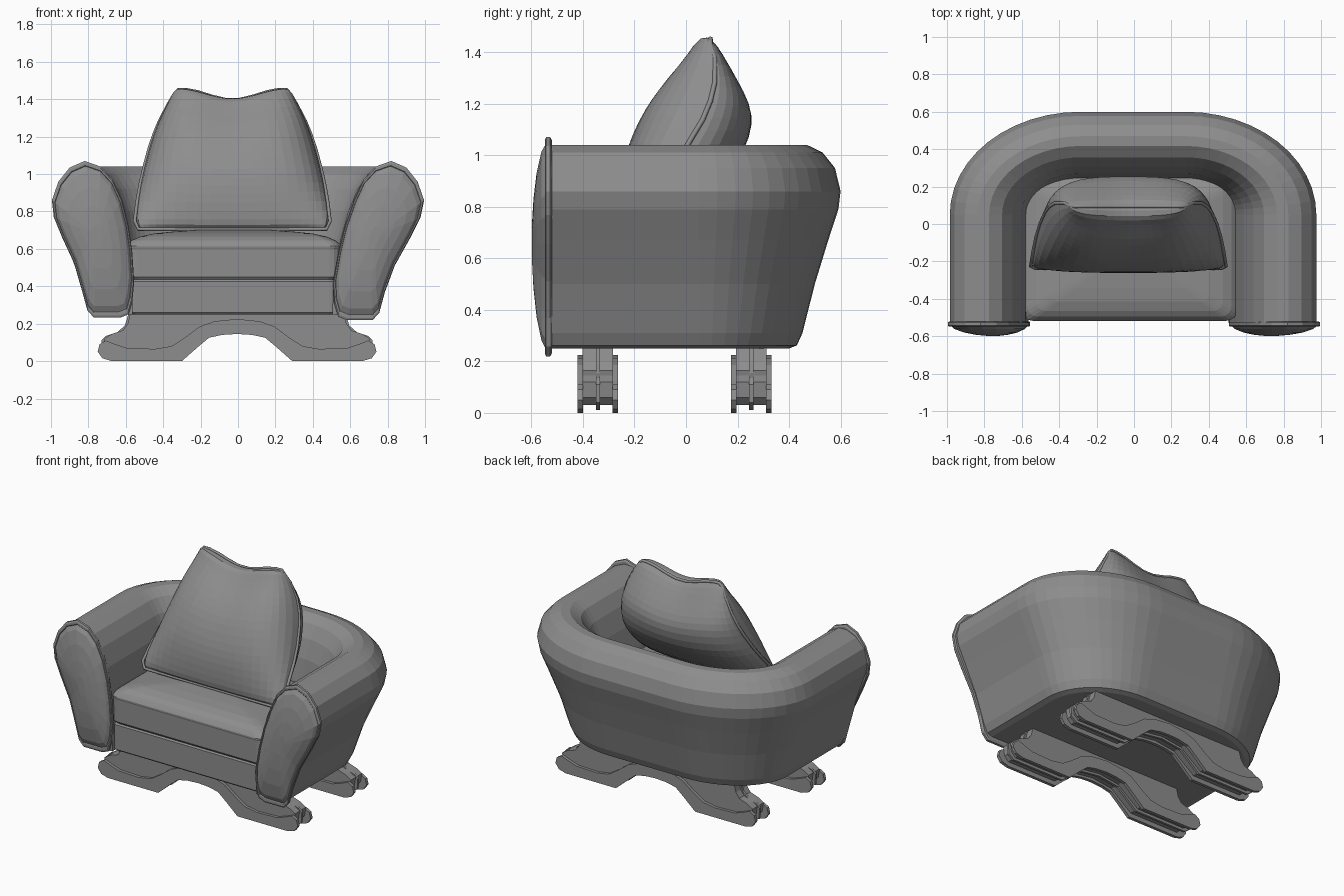
import bpy
import bmesh
import math

old = bpy.data.objects.get("Cube")
if old:
    bpy.data.objects.remove(old, do_unlink=True)

grey = bpy.data.materials.new("grey_upholstery")
grey.use_nodes = True
COLOUR = (0.27, 0.27, 0.27, 1)
grey.diffuse_color = COLOUR
grey.node_tree.nodes["Principled BSDF"].inputs["Base Color"].default_value = COLOUR


def loft(name, rings, strip=False):
    """Skin closed rings of points; cap the ends with one face or a strip of quads."""
    bm = bmesh.new()
    rows = [[bm.verts.new(p) for p in ring] for ring in rings]
    n = len(rows[0])
    for a, b in zip(rows, rows[1:]):
        for i in range(n):
            j = (i + 1) % n
            bm.faces.new((a[i], a[j], b[j], b[i]))
    for row in (rows[0], rows[-1]):
        if strip:
            for i in range(n // 2):
                quad = [row[i], row[i + 1], row[(n - i - 1) % n], row[(n - i) % n]]
                bm.faces.new(list(dict.fromkeys(quad)))
        else:
            bm.faces.new(row)
    bmesh.ops.recalc_face_normals(bm, faces=bm.faces)
    mesh = bpy.data.meshes.new(name)
    bm.to_mesh(mesh)
    bm.free()
    mesh.materials.append(grey)
    obj = bpy.data.objects.new(name, mesh)
    bpy.context.collection.objects.link(obj)
    return obj


def rounded_rect(cx, cy, hx, hy, r, z):
    pts = []
    for q, (sx, sy) in enumerate(((1, 1), (-1, 1), (-1, -1), (1, -1))):
        for k in range(5):
            a = math.pi / 2 * (q + k / 4)
            pts.append((cx + sx * (hx - r) + r * math.cos(a),
                        cy + sy * (hy - r) + r * math.sin(a), z))
    return pts


def lean(side, z):
    """The left arm tucks in a little further towards its foot."""
    return .05 * min(1, max(0, (.85 - z) / .45)) if side > 0 else 0


# Wraparound arms and back: one section swept along a U
SECTION = [(0, .86), (-.025, .95), (-.08, 1.01), (-.15, 1.04), (-.21, 1.04),
           (-.28, 1), (-.335, .92), (-.38, .8), (-.405, .65), (-.42, .45),
           (-.42, .25), (-.23, .25), (-.195, .262), (-.17, .31), (-.115, .5),
           (-.055, .67), (-.01, .79)]


def u_ring(side, angle, y=None):
    ring = []
    for d, z in SECTION:
        px = side * (.28 + (.7 + d) * math.cos(angle)) - .005
        px -= lean(side, z) * math.cos(angle)
        py = .05 + (.55 + .87 * d) * math.sin(angle) if y is None else y
        ring.append((px, py, z))
    return ring


STEPS = 12
angles = [math.pi / 2 * k / STEPS for k in range(STEPS + 1)]
rings = [u_ring(1, 0, -.53), u_ring(1, 0, -.25)]
rings += [u_ring(1, a) for a in angles]
rings += [u_ring(-1, a) for a in reversed(angles)]
rings += [u_ring(-1, 0, -.25), u_ring(-1, 0, -.53)]
loft("arms_and_back", rings)

# Padded arm fronts with a raised rim
PANEL = [(.995, .86), (.96, .96), (.9, 1.035), (.82, 1.07), (.735, 1.04), (.67, .97),
         (.62, .86), (.585, .72), (.565, .58), (.555, .42), (.565, .32), (.585, .25),
         (.63, .232), (.77, .232), (.805, .27), (.835, .38), (.875, .52), (.94, .66),
         (.985, .77)]
LAYERS = [(.97, -.52), (1, -.527), (1, -.543), (.975, -.548), (.94, -.548), (.93, -.545),
          (.86, -.561), (.65, -.58), (.4, -.592), (.15, -.598)]
for name, side in (("right_arm_front", -1), ("left_arm_front", 1)):
    rings = []
    for s, y in LAYERS:
        ring = []
        for px, pz in PANEL:
            x, z = .75 + (px - .75) * s, .67 + (pz - .67) * s
            tuck = lean(side, z)
            ring.append((side * x - tuck, y, z - .25 * tuck))
        rings.append(ring)
    loft(name, rings)

# Seat base and crowned seat cushion
loft("seat_base", [rounded_rect(-.03, -.11, .55 - i, .4 - i, .03, z)
                   for i, z in ((.01, .25), (0, .26), (0, .425), (.015, .44))])
loft("seat_cushion", [rounded_rect(-.025, -.13, .575 * s, .385 * s, .06 * s, z)
                      for s, z in ((.97, .435), (1, .45), (1, .6), (1.006, .607),
                                   (1.006, .616), (.985, .628), (.95, .645), (.87, .665),
                                   (.74, .682), (.55, .693), (.35, .7), (.1, .703))])

# Back pillow rows: height, half width, seam, front and back depth
ROWS = [(0, .51, -.235, -.252, -.17), (.06, .53, -.225, -.262, -.09),
        (.2, .517, -.145, -.262, .06), (.33, .5, -.065, -.252, .16),
        (.45, .48, 0, -.23, .23), (.6, .45, .065, -.185, .26),
        (.7, .425, .095, -.14, .25), (.8, .395, .112, -.085, .21),
        (.93, .345, .112, .005, .15), (1, .315, .095, .035, .11)]
US = [-1, -.93, -.8, -.6, -.35, -.12, .12, .35, .6, .8, .93, 1]


def pillow_point(row, u, face):
    v, half, seam, front, back = row
    bulge = (1 - u ** 4) ** .58
    depth = {-1: front, 0: seam, 1: back}[face] - seam
    dip = .5 - .5 * math.cos(math.pi * min(1, abs(u) / .88))
    top = 1.41 + .057 * dip - (.025 if abs(u) == 1 else 0)
    if face >= 0:
        top -= .015
    return (-.03 + u * half, seam + depth * bulge, .705 + v * (top - .705))


rings = [[pillow_point(r, u, -1) for u in US] +
         [pillow_point(r, u, 1) for u in US[-2:0:-1]] for r in ROWS]
pillow = loft("back_pillow", rings, strip=True)
soften = pillow.modifiers.new("soften", 'SUBSURF')
soften.levels = soften.render_levels = 1

# Piping around the pillow seam
border = [pillow_point(ROWS[0], u, 0) for u in US]
border += [pillow_point(r, 1, 0) for r in ROWS[1:]]
border += [pillow_point(ROWS[-1], u, 0) for u in US[-2::-1]]
border += [pillow_point(r, -1, 0) for r in ROWS[-2:0:-1]]
curve = bpy.data.curves.new("pillow_piping", 'CURVE')
curve.dimensions = '3D'
curve.bevel_depth = .01
curve.bevel_resolution = 1
spline = curve.splines.new('POLY')
spline.points.add(len(border) - 1)
for point, (x, y, z) in zip(spline.points, border):
    point.co = (-.03 + (x + .03) * .985, y, z, 1)
spline.use_cyclic_u = True
curve.materials.append(grey)
bpy.context.collection.objects.link(bpy.data.objects.new("pillow_piping", curve))

# Rocker feet: two outer plates, a taller body and a thin middle rib
PLATE = [(0, .145), (.08, .14), (.15, .125), (.21, .075), (.295, 0), (.67, 0), (.72, .015),
         (.745, .05), (.735, .09), (.7, .11), (.65, .09), (.59, .07), (.44, .065),
         (.35, .08), (.28, .125), (.2, .185), (.12, .213), (0, .225)]
BODY = [(0, .165), (.15, .145), (.305, .03), (.67, .03), (.7, .06), (.71, .12), (.67, .145),
        (.61, .165), (.585, .2), (.57, .26), (0, .26)]
RIB = [(0, .15), (.15, .13), (.295, .012), (.68, .012), (.72, .04), (.725, .11),
       (.7, .135), (.64, .155), (.6, .19), (.58, .255), (0, .255)]


def plate(name, half, y, thick):
    outline = half + [(-x, z) for x, z in half[-2:0:-1]]
    loft(name, [[(x - .005, y + s * thick / 2, z) for x, z in outline] for s in (-1, 1)])


for name, y in (("front_foot", -.342), ("rear_foot", .253)):
    plate(name + "_outer_plate", PLATE, y - .068, .021)
    plate(name + "_inner_plate", PLATE, y + .068, .021)
    plate(name + "_body", BODY, y, .118)
    plate(name + "_rib", RIB, y, .016)
